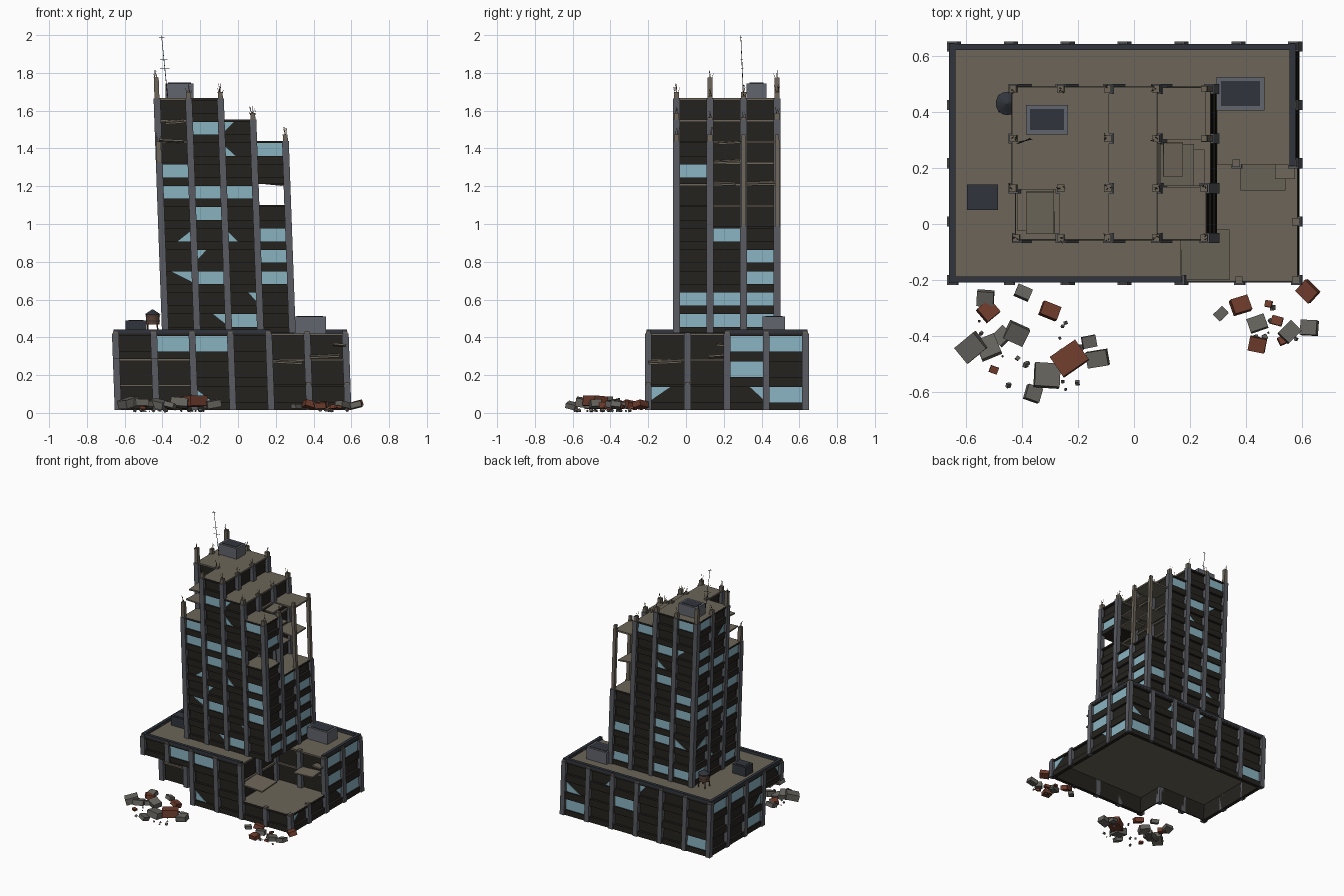
import bpy, bmesh, math, random
from mathutils import Matrix, Vector, Euler

if "Cube" in bpy.data.objects:
    bpy.data.objects.remove(bpy.data.objects["Cube"])

random.seed(7)
COL = {"wall": (.018, .016, .013, 1), "column": (.10, .105, .12, 1), "slab": (.15, .13, .10, 1),
       "glass": (.25, .45, .53, 1), "metal": (.12, .13, .15, 1), "dark": (.03, .035, .045, 1),
       "brick": (.16, .045, .025, 1), "rust": (.10, .05, .03, 1), "rubble": (.13, .125, .11, 1)}
mats = {}
for n, c in COL.items():
    mats[n] = bpy.data.materials.new(n)
    mats[n].diffuse_color = c
parts = {}


def mesh(name, mat):
    if name not in parts:
        parts[name] = (bmesh.new(), mat)
    return parts[name][0]


def box(name, mat, c, s, rot=(0, 0, 0)):
    m = Matrix.Translation(c) @ Euler(rot).to_matrix().to_4x4() @ Matrix.Diagonal((*s, 1))
    bmesh.ops.create_cube(mesh(name, mat), size=1, matrix=m)


def rod(name, mat, a, b, r, r2=None, n=6):
    a, b = Vector(a), Vector(b)
    d = b - a
    m = Matrix.Translation((a + b) / 2) @ d.to_track_quat('Z', 'Y').to_matrix().to_4x4()
    bmesh.ops.create_cone(mesh(name, mat), cap_ends=True, segments=n, radius1=r,
                          radius2=r if r2 is None else r2, depth=d.length, matrix=m)


def shard(name, c, u, half, z0, z1, flip):
    # triangular leftover of a broken pane
    bm = mesh(name, "glass")
    c, u = Vector(c), Vector(u) * flip
    n = Vector((u.y, -u.x, 0)) * .002
    top = random.random() < .5
    za, zb = (z1, z0) if top else (z0, z1)
    pts = [c + u * half + Vector((0, 0, za)), c + u * half + Vector((0, 0, zb)),
           c - u * half * random.uniform(-.4, .6) + Vector((0, 0, za))]
    f = [bm.verts.new(p + n) for p in pts]
    b = [bm.verts.new(p - n) for p in pts]
    bm.faces.new(f)
    bm.faces.new(b[::-1])
    for i in range(3):
        j = (i + 1) % 3
        bm.faces.new((f[j], f[i], b[i], b[j]))


def block(name, x0, x1, nx, y0, y1, ny, z0, h, nz, occ, front, right, hang, stub):
    # a grid of bays: walls, glazing and columns wherever a bay is exposed
    dx, dy = (x1 - x0) / nx, (y1 - y0) / ny

    def has(i, j, k):
        return 0 <= i < nx and 0 <= j < ny and 0 <= k < nz and occ(i, j, k)
    for i in range(nx):
        for j in range(ny):
            for k in range(nz):
                if not has(i, j, k):
                    continue
                x, y, z = x0 + (i + .5) * dx, y0 + (j + .5) * dy, z0 + k * h
                box(name + "_slabs", "slab", (x, y, z + h - .005), (dx + .008, dy + .008, .012))
                if k and not has(i, j, k - 1):
                    box(name + "_undersides", "wall", (x, y, z + .005), (dx, dy, .01))
                for a, b in ((1, 0), (-1, 0), (0, 1), (0, -1)):
                    if has(i + a, j + b, k):
                        continue
                    outer = not (0 <= i + a < nx and 0 <= j + b < ny)
                    half = (dy if a else dx) / 2
                    u = (abs(b), abs(a), 0)

                    def panel(part, mat, inset, za, zb, t, grow=0):
                        r = 1 - inset / (dx / 2 if a else dy / 2)
                        box(name + part, mat, (x + a * dx / 2 * r, y + b * dy / 2 * r, (za + zb) / 2),
                            (t if a else 2 * half + grow, t if b else 2 * half + grow, zb - za))
                    panel("_inner_walls", "wall", .014, z, z + h, .008)
                    if not outer:
                        continue
                    panel("_spandrels", "wall", .002, z, z + .3 * h, .02)
                    panel("_lintels", "wall", .002, z + .9 * h, z + h, .02)
                    if name == "podium" and k == nz - 1:
                        panel("_parapet", "dark", .002, z + h, z + h + .022, .022, .02)
                    g = random.choice("1110s000" if hang else "10s000")
                    if b < 0:
                        g = front[k][i]
                    if a > 0:
                        g = right[k][j]
                    if g == "1":
                        panel("_windows", "glass", .004, z + .3 * h, z + .9 * h, .005)
                    elif g == "s":
                        shard(name + "_broken_panes", (x + a * (dx / 2 - .004), y + b * (dy / 2 - .004), 0), u,
                              half, z + .3 * h, z + .9 * h, random.choice((-1, 1)))
    # columns with broken tops and bent reinforcement bars
    for i in range(nx + 1):
        for j in range(ny + 1):
            top = 0
            x, y = x0 + i * dx, y0 + j * dy
            for k in range(nz):
                def near(k):
                    return [has(p, q, k) for p in (i - 1, i) for q in (j - 1, j)]
                here = near(k)
                if all(here) or not (any(here) or hang and any(any(near(m)) for m in range(k, nz))):
                    continue
                box(name + "_columns", "column", (x, y, z0 + (k + .5) * h), (.036, .036, h))
                top = k + 1
            e = stub(i, j)
            if not top or not e:
                continue
            zt = z0 + top * h
            box(name + "_column_tops", "slab", (x, y, zt + e / 2), (.026, .026, e))
            if hang:
                for s in range(3):
                    p = (x + random.uniform(-.009, .009), y + random.uniform(-.009, .009))
                    rod("rebar", "rust", (*p, zt + e - .005),
                        (p[0] + random.uniform(-.012, .012), p[1] + random.uniform(-.012, .012),
                         zt + e + random.uniform(.02, .045)), .0012, n=4)


def podium_occ(i, j, k):
    if i >= 4 and j < 2:
        return k < 1
    return not (i < 2 and j == 0 and k < 2)


def tower_occ(i, j, k):
    if i == 0 and j == 0:
        return k < 8
    if i < 2:
        return True
    if i == 2:
        return k < 10
    return k < 5 or (j == 0 and k in (5, 7, 8))


def tower_stub(i, j):
    if i == 0 and j != 2:
        return .11
    if (i, j) in ((4, 2), (4, 3)):
        return 0
    return .035 if i in (0, 4) or j in (0, 3) else .012


block("podium", -.645, .572, 6, -.2, .633, 4, .015, .135, 3, podium_occ,
      ["00s000", "000000", "011000"], ["s0s1", "0010", "0011"], False, lambda i, j: .012)
block("tower", -.38, .292, 4, -.05, .482, 3, .422, .113, 11, tower_occ,
      ["0s10", "00s0", "s101", "0s01", "s0s1", "0100", "1110", "1000", "00s1", "01s0", "0000"],
      ["111", "111", "001", "001", "010", "000", "000", "100", "000", "000", "000"], True, tower_stub)

# open back right corner: bare columns still carrying a piece of roof
for y in (.305, .482):
    box("bare_columns", "slab", (.292, y, 1.215), (.024, .024, .46))
    box("bare_columns", "slab", (.292, y, 1.455), (.02, .02, .04))
box("corner_roof_slab", "slab", (.208, .394, 1.434), (.176, .185, .012))

# fallen and hanging floor plates: centre, size, tilt
for c, s, r in (((.25, -.11, .27), (.18, .18), (.05, .06, 0)), ((.46, .17, .30), (.16, .10), (.08, -.05, 0)),
                ((.54, .19, .36), (.07, .06), (-.1, .1, 0)), ((-.29, .04, 1.54), (.10, .15), (.06, -.08, 0)),
                ((-.31, .05, 1.44), (.13, .15), (-.05, .05, 0)), ((.19, .21, 1.33), (.12, .15), (.05, .06, 0)),
                ((.22, .2, 1.215), (.13, .13), (-.04, .08, 0)), ((.18, .23, 1.43), (.07, .12), (.06, .05, 0)),
                ((.20, .40, 1.215), (.13, .16), (.02, .1, 0))):
    box("loose_floor_plates", "slab", c, (*s, .01), r)

# whole building leans slightly to the left
for bm, _ in parts.values():
    for v in bm.verts:
        v.co.x -= .036 * (v.co.z - .3)


def roof_unit(name, x0, x1, y0, y1, z0, z1, mat="metal"):
    c = ((x0 + x1) / 2, (y0 + y1) / 2)
    box(name, mat, (*c, (z0 + z1) / 2), (x1 - x0, y1 - y0, z1 - z0))
    box(name + "_grille", "dark", (*c, z1), (x1 - x0 - .03, y1 - y0 - .03, .006))


roof_unit("podium_roof_unit", .295, .465, .405, .525, .42, .51)
roof_unit("small_roof_unit", -.595, -.485, .05, .14, .42, .49, "dark")
roof_unit("tower_roof_unit", -.385, -.235, .32, .425, 1.66, 1.745)

# water tank on legs
tx, ty = -.452, .43
for a in (-1, 1):
    for b in (-1, 1):
        rod("tank_legs", "rust", (tx + a * .028, ty + b * .028, .42), (tx + a * .024, ty + b * .024, .475), .004)
rod("water_tank", "rust", (tx, ty, .468), (tx, ty, .522), .037, n=14)
rod("tank_roof", "dark", (tx, ty, .522), (tx, ty, .548), .042, .002, 14)
for z in (.485, .51):
    rod("tank_hoops", "dark", (tx, ty, z), (tx, ty, z + .005), .039, n=14)

# leaning antenna with cross bars
a, b = Vector((-.37, .305, 1.65)), Vector((-.405, .29, 1.998))
rod("antenna", "dark", a, b, .002, .0015)
for t, w in ((.5, .025), (.64, .02), (.97, .014)):
    p = a.lerp(b, t)
    rod("antenna_bars", "dark", p - Vector((w, .005, 0)), p + Vector((w, .005, 0)), .0015)

# rubble heaps: x, y, size; the second list is brick
grey = ((-.53, -.265, .06), (-.395, -.245, .055), (-.58, -.44, .09), (-.52, -.44, .075), (-.42, -.39, .075),
        (-.31, -.54, .09), (-.36, -.605, .055), (-.13, -.48, .075), (-.16, -.42, .05), (.31, -.32, .045),
        (.44, -.355, .065), (.555, -.385, .065), (.625, -.37, .06), (-.47, -.4, .06))
brick = ((-.52, -.31, .06), (-.3, -.31, .065), (-.5, -.52, .03), (-.23, -.48, .11), (.38, -.29, .065),
         (.44, -.43, .06), (.51, -.345, .04), (.62, -.24, .065), (.48, -.285, .025), (.53, -.415, .03))
for name, mat, items in (("concrete_rubble", "rubble", grey), ("brick_rubble", "brick", brick)):
    for x, y, s in items:
        box(name, mat, (x, y, .016 + s * .42), (s, s * random.uniform(.75, 1), s * .5),
            (random.uniform(-.3, .3), random.uniform(-.3, .3), random.uniform(-.8, .8)))
for cx, cy, rx, ry, n in ((-.36, -.45, .2, .14, 24), (.48, -.34, .12, .08, 8)):
    for _ in range(n):
        s = random.uniform(.005, .018)
        box("small_debris", "rubble", (cx + random.uniform(-rx, rx), cy + random.uniform(-ry, ry), .006 + s / 2),
            (s, s, s * .7), (random.random(), random.random(), random.random()))

# turn every collected part into an object
for name, (bm, mat) in parts.items():
    bmesh.ops.recalc_face_normals(bm, faces=bm.faces)
    me = bpy.data.meshes.new(name)
    bm.to_mesh(me)
    bm.free()
    me.materials.append(mats[mat])
    bpy.context.collection.objects.link(bpy.data.objects.new(name, me))

for m in bpy.data.materials:
    if m.users and not m.is_grease_pencil:
        m.use_nodes = True
        m.node_tree.nodes["Principled BSDF"].inputs["Base Color"].default_value = m.diffuse_color
